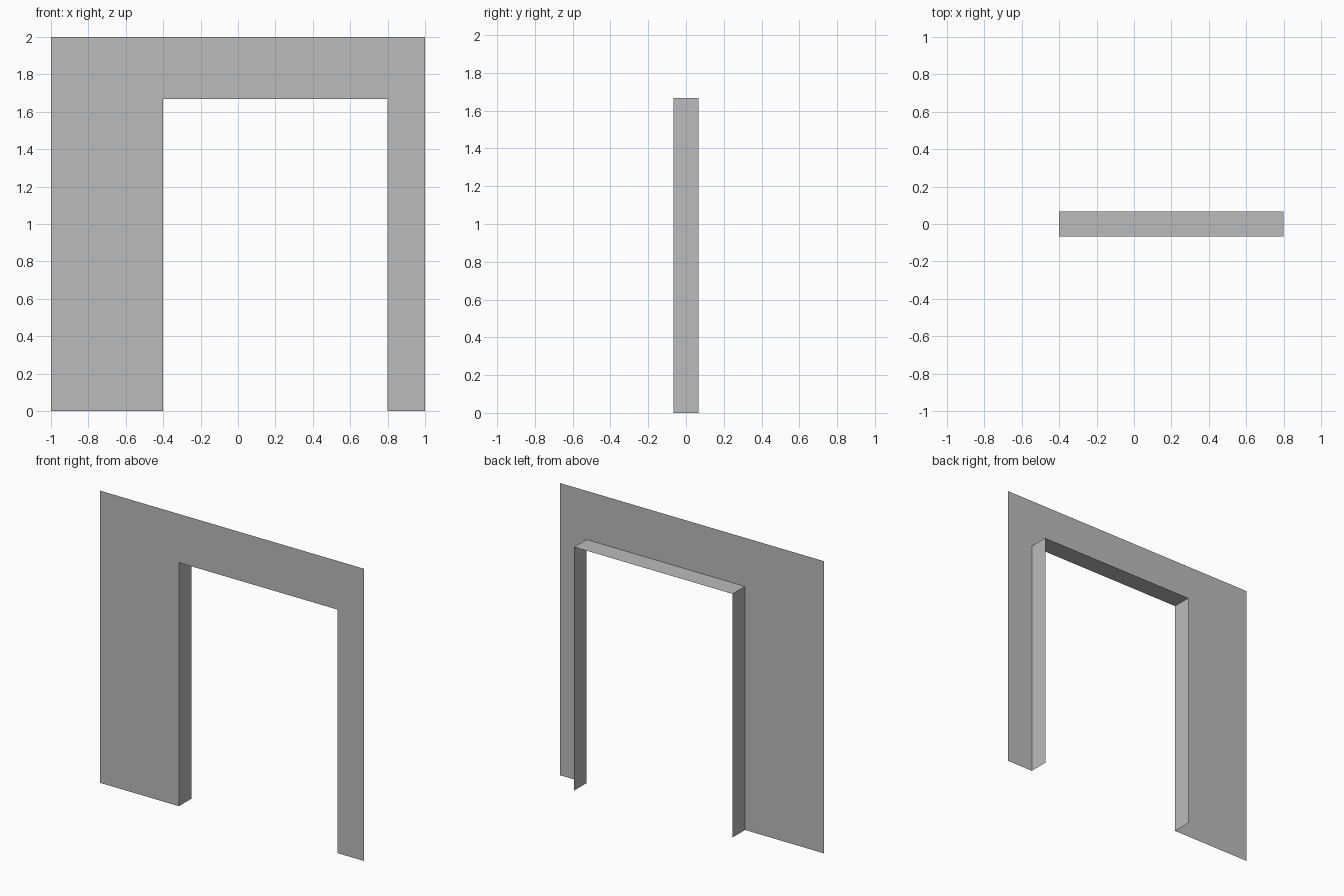
import bpy
import bmesh

cube = bpy.data.objects.get("Cube")
if cube:
    bpy.data.objects.remove(cube, do_unlink=True)

FRONT, BACK = -0.067, 0.067       # wall plane and rear edge of the lining
SIDE, TOP = 1.0, 2.0              # outer size of the wall
LEFT, RIGHT, HEAD = -0.4, 0.8, 1.667   # doorway opening

grey = bpy.data.materials.new("plain grey")
grey.use_nodes = True
grey.diffuse_color = (0.5, 0.5, 0.5, 1)
grey.node_tree.nodes["Principled BSDF"].inputs["Base Color"].default_value = (0.5, 0.5, 0.5, 1)


def add_object(name, bm):
    mesh = bpy.data.meshes.new(name)
    bm.to_mesh(mesh)
    bm.free()
    mesh.materials.append(grey)
    obj = bpy.data.objects.new(name, mesh)
    bpy.context.collection.objects.link(obj)
    return obj


opening = [(LEFT, 0), (LEFT, HEAD), (RIGHT, HEAD), (RIGHT, 0)]
outline = [(-SIDE, 0), (-SIDE, TOP), (SIDE, TOP), (SIDE, 0)]

# Thin wall sheet: three panels between the outline and the doorway
bm = bmesh.new()
inner = [bm.verts.new((x, FRONT, z)) for x, z in opening]
outer = [bm.verts.new((x, FRONT, z)) for x, z in outline]
for i in range(3):
    bm.faces.new((outer[i], inner[i], inner[i + 1], outer[i + 1]))
add_object("wall", bm)

# Doorway lining: the opening's edge drawn straight back, facing inwards
bm = bmesh.new()
near = [bm.verts.new((x, FRONT, z)) for x, z in opening]
far = [bm.verts.new((x, BACK, z)) for x, z in opening]
for i in range(3):
    bm.faces.new((near[i], far[i], far[i + 1], near[i + 1]))
add_object("doorway_lining", bm)
